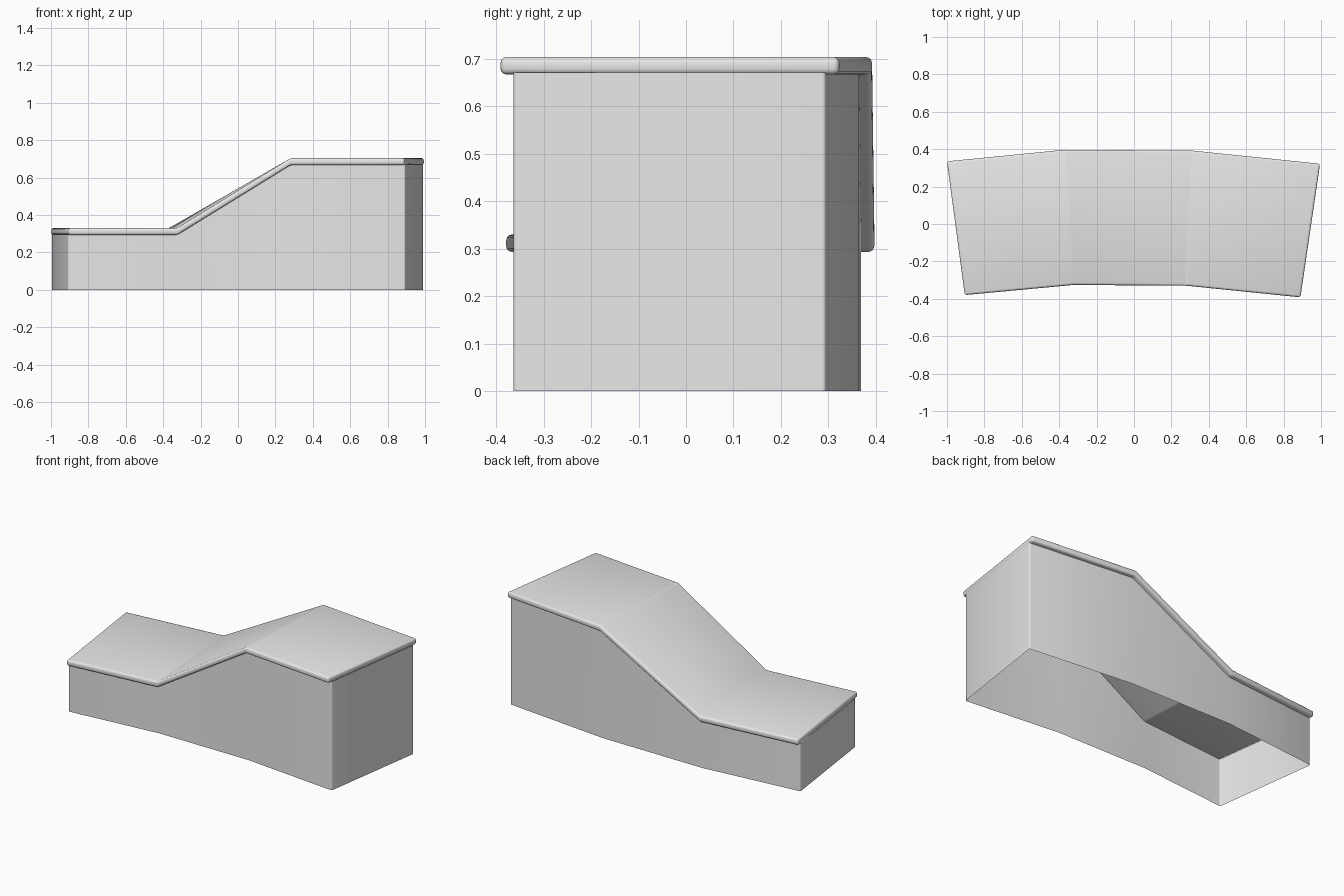
import bpy
import bmesh
import math
from mathutils import Vector

if "Cube" in bpy.data.objects:
    bpy.data.objects.remove(bpy.data.objects["Cube"])

grey = bpy.data.materials.new("plain_grey")
grey.use_nodes = True
grey.diffuse_color = (0.8, 0.8, 0.8, 1)
grey.node_tree.nodes["Principled BSDF"].inputs["Base Color"].default_value = (0.8, 0.8, 0.8, 1)

# Plan of the curved counter at its four bends, and the top height at each
FRONT = [(-0.905, -0.38), (-0.325, -0.326), (0.28, -0.33), (0.89, -0.392)]
BACK = [(-1.0, 0.335), (-0.37, 0.397), (0.315, 0.392), (0.995, 0.322)]
TOP = [0.33, 0.33, 0.704, 0.704]
THICK = 0.037
OVERHANG = 0.028


def loft(name, sections, faces_per_step, capped, bevel):
    """Join matching cross-sections into a strip and soften its corners."""
    bm = bmesh.new()
    rings = [[bm.verts.new(p) for p in ring] for ring in sections]
    for a, b in zip(rings, rings[1:]):
        for i, j in faces_per_step:
            bm.faces.new((a[i], a[j], b[j], b[i]))
    if capped:
        bm.faces.new(rings[0])
        bm.faces.new(rings[-1])
    bmesh.ops.recalc_face_normals(bm, faces=bm.faces)
    mesh = bpy.data.meshes.new(name)
    bm.to_mesh(mesh)
    bm.free()
    mesh.materials.append(grey)
    obj = bpy.data.objects.new(name, mesh)
    bpy.context.collection.objects.link(obj)
    mod = obj.modifiers.new("rounded_edges", 'BEVEL')
    mod.width = bevel
    mod.segments = 3
    mod.limit_method = 'ANGLE'
    mod.angle_limit = math.radians(20)
    bpy.ops.object.select_all(action='DESELECT')
    obj.select_set(True)
    bpy.context.view_layer.objects.active = obj
    bpy.ops.object.modifier_apply(modifier=mod.name)
    bpy.ops.object.shade_smooth_by_angle(angle=math.radians(35))
    return obj


top_sections, body_sections = [], []
for f, b, z in zip(FRONT, BACK, TOP):
    f, b = Vector((*f, 0)), Vector((*b, 0))
    up, low = Vector((0, 0, z)), Vector((0, 0, z - THICK))
    top_sections.append([f + low, b + low, b + up, f + up])
    inset = (b - f).normalized() * OVERHANG
    f, b = f + inset, b - inset
    rim = low + Vector((0, 0, 0.004))
    body_sections.append([f, b, b + rim, f + rim])

# Worktop: a closed slab that steps up along a ramp
loft("worktop", top_sections, [(0, 1), (1, 2), (2, 3), (3, 0)], True, 0.012)


# Base: front, back and end walls, open underneath
base = loft("base_walls", body_sections, [(1, 2), (3, 0)], True, 0.008)
